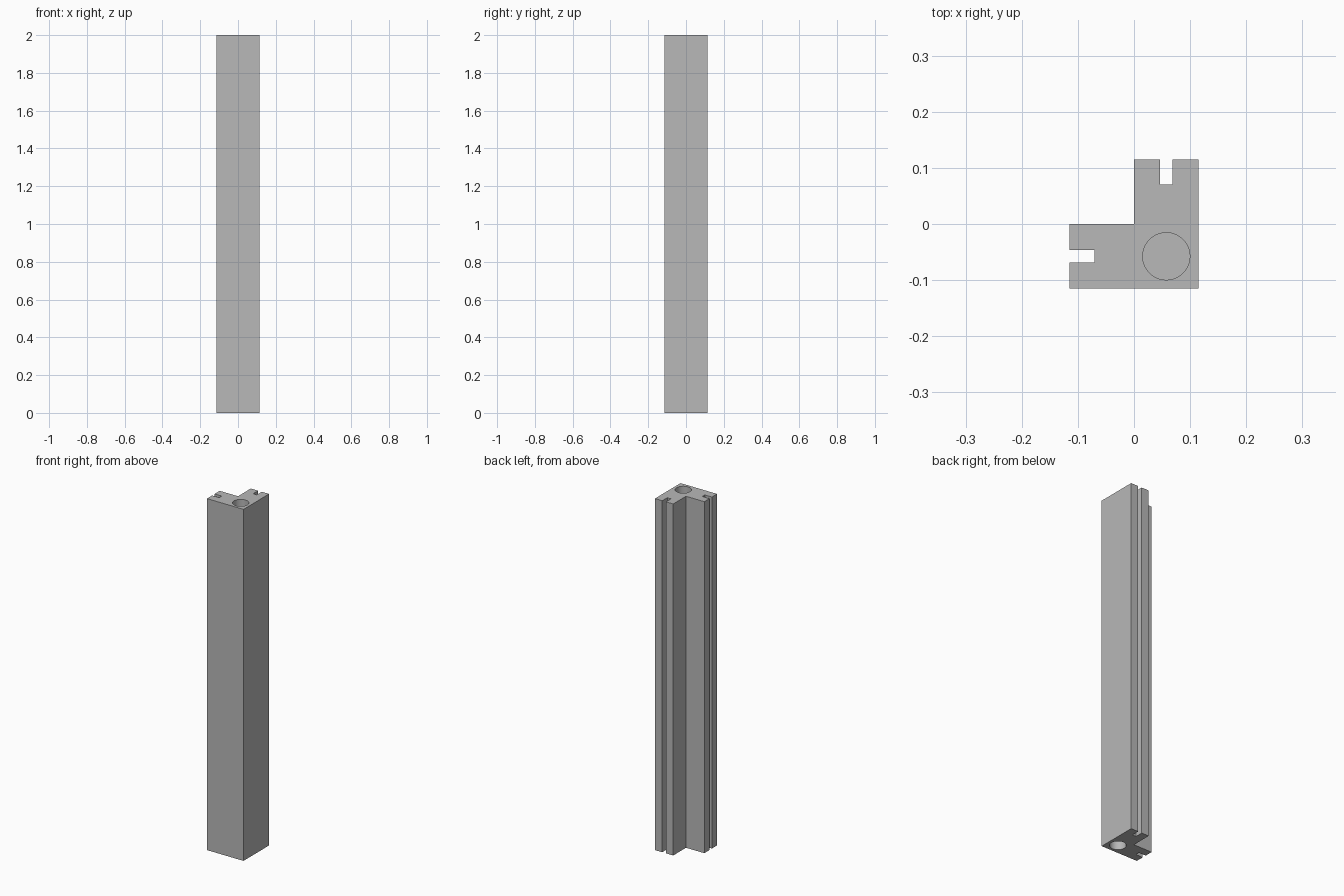
import bpy
import bmesh
from math import radians

HEIGHT = 2.0
HALF = 0.115          # half the outer width of the L
MID = HALF / 2        # centre line of each arm
SLOT = 0.0115         # half the groove width
SLOT_END = 0.07       # bottom of the groove
HOLE_RADIUS = 0.042
HOLE_DEPTH = 0.25

default = bpy.data.objects.get("Cube")
if default:
    bpy.data.objects.remove(default, do_unlink=True)

# Single grey material
grey = bpy.data.materials.new("plain grey")
grey.use_nodes = True
colour = (0.48, 0.48, 0.48, 1)
grey.diffuse_color = colour
grey.node_tree.nodes["Principled BSDF"].inputs["Base Color"].default_value = colour

# Half of the L profile: inner corner, grooved arm end, outer corner
arm = [(0, 0), (0, HALF), (MID - SLOT, HALF), (MID - SLOT, SLOT_END),
       (MID + SLOT, SLOT_END), (MID + SLOT, HALF), (HALF, HALF)]
# Mirror the arm across the diagonal to complete the outline
mirrored = [(-y, -x) for x, y in reversed(arm[1:])]
profile = arm + [(HALF, -HALF)] + mirrored

# Extruded corner post
bm = bmesh.new()
base = bm.faces.new([bm.verts.new((x, y, 0)) for x, y in profile])
top = bmesh.ops.extrude_face_region(bm, geom=[base])["geom"]
bmesh.ops.translate(bm, vec=(0, 0, HEIGHT),
                    verts=[v for v in top if isinstance(v, bmesh.types.BMVert)])
bmesh.ops.recalc_face_normals(bm, faces=bm.faces)
mesh = bpy.data.meshes.new("corner_post")
bm.to_mesh(mesh)
bm.free()
mesh.materials.append(grey)
post = bpy.data.objects.new("corner_post", mesh)
bpy.context.collection.objects.link(post)

# Round dowel hole sunk into each end
for end in (0, HEIGHT):
    bpy.ops.mesh.primitive_cylinder_add(vertices=64, radius=HOLE_RADIUS,
                                        depth=2 * HOLE_DEPTH,
                                        location=(MID, -MID, end))
    cutter = bpy.context.object
    cutter.name = "hole_cutter"
    cutter.hide_render = True
    cutter.data.materials.append(grey)
    cut = post.modifiers.new("end_hole", "BOOLEAN")
    cut.operation = "DIFFERENCE"
    cut.solver = "EXACT"
    cut.object = cutter
    bpy.ops.object.select_all(action="DESELECT")
    post.select_set(True)
    bpy.context.view_layer.objects.active = post
    bpy.ops.object.modifier_apply(modifier=cut.name)
    bpy.data.objects.remove(cutter, do_unlink=True)

# Smooth hole walls, crisp post edges
bpy.ops.object.shade_smooth_by_angle(angle=radians(30))
